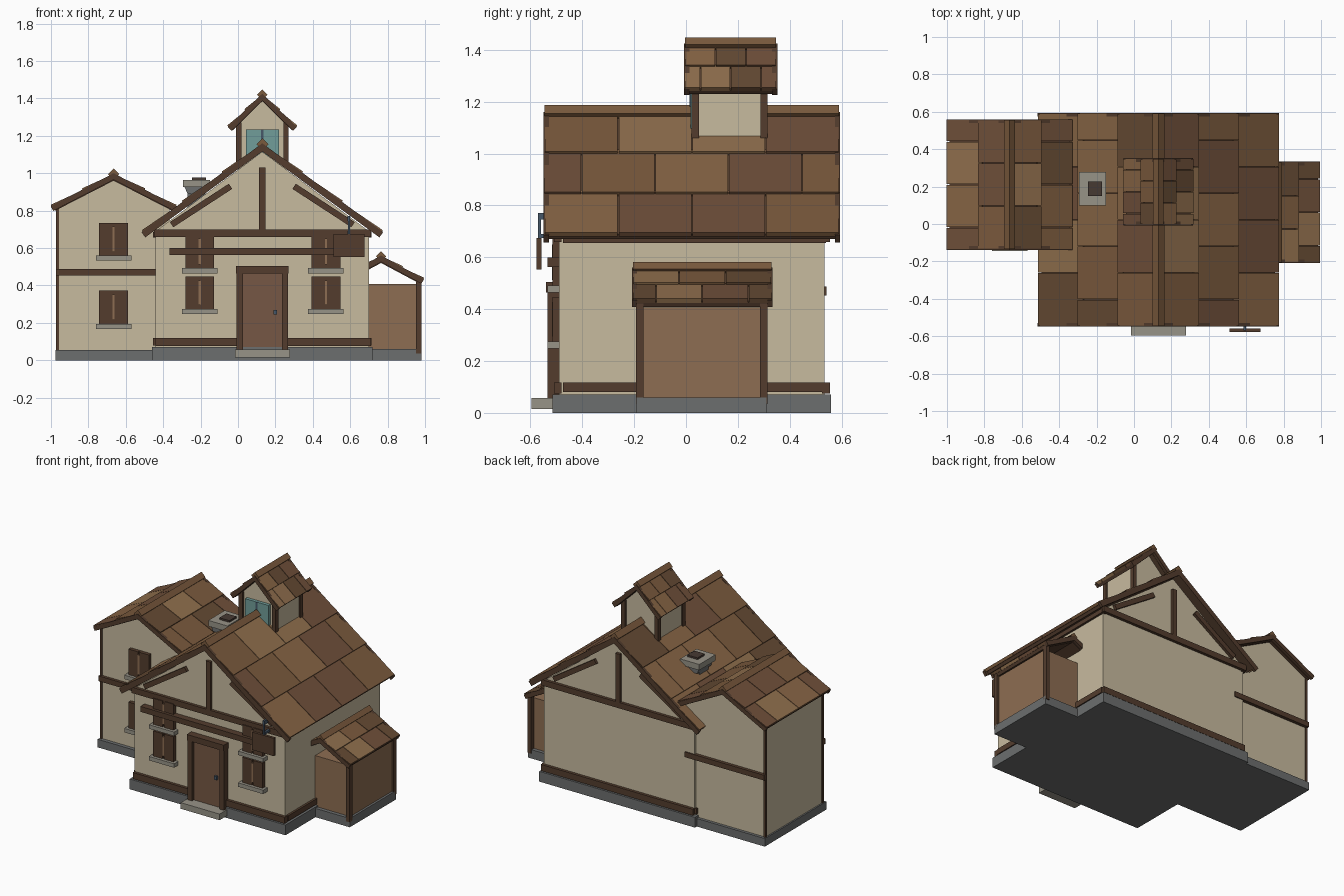
import bpy, bmesh, math, random
from mathutils import Vector

if "Cube" in bpy.data.objects:
    bpy.data.objects.remove(bpy.data.objects["Cube"])

random.seed(4)


def material(name, r, g, b):
    m = bpy.data.materials.new(name)
    m.diffuse_color = [(c / 255) ** 2.2 for c in (r, g, b)] + [1]
    m.use_nodes = True
    m.node_tree.nodes["Principled BSDF"].inputs["Base Color"].default_value = m.diffuse_color
    return m


PLASTER = material("plaster", 198, 185, 157)
TIMBER = material("timber", 84, 63, 49)
STONE = material("stone", 108, 110, 110)
SILL = material("sill_stone", 150, 146, 134)
DOOR = material("door_wood", 117, 88, 70)
PLANK = material("plank", 140, 109, 83)
GLASS = material("glass", 112, 156, 152)
IRON = material("iron", 72, 88, 104)
SOOT = material("soot", 72, 60, 54)
TILES = [material("tile_%d" % i, *c) for i, c in enumerate(
    [(133, 100, 70), (121, 90, 63), (110, 80, 60), (100, 75, 54), (142, 110, 78)])]


def finish(bm, name, mats):
    bmesh.ops.recalc_face_normals(bm, faces=bm.faces)
    me = bpy.data.meshes.new(name)
    bm.to_mesh(me)
    bm.free()
    for m in mats:
        me.materials.append(m)
    ob = bpy.data.objects.new(name, me)
    bpy.context.collection.objects.link(ob)
    return ob


def add_prism(bm, profile, y0, y1, index=0):
    """Extrude an (x, z) outline along y."""
    a = [bm.verts.new((x, y0, z)) for x, z in profile]
    b = [bm.verts.new((x, y1, z)) for x, z in profile]
    faces = [bm.faces.new(a), bm.faces.new(b[::-1])]
    n = len(a)
    for i in range(n):
        faces.append(bm.faces.new((a[i], b[i], b[(i + 1) % n], a[(i + 1) % n])))
    for f in faces:
        f.material_index = index


def prism(name, profile, y0, y1, mat):
    bm = bmesh.new()
    add_prism(bm, profile, y0, y1)
    return finish(bm, name, [mat])


def box(name, x0, x1, y0, y1, z0, z1, mat):
    return prism(name, [(x0, z0), (x1, z0), (x1, z1), (x0, z1)], y0, y1, mat)


def beam(name, p, q, width, y0, y1, mat=TIMBER):
    """Straight timber between two (x, z) points."""
    p, q = Vector(p), Vector(q)
    d = (q - p).normalized() * width / 2
    n = Vector((-d.y, d.x))
    return prism(name, [p - n, q - n, q + n, p + n], y0, y1, mat)


def gabled_walls(name, x0, x1, y0, y1, z0, ze, zr):
    prism(name, [(x0, z0), (x1, z0), (x1, ze), ((x0 + x1) / 2, zr), (x0, ze)], y0, y1, PLASTER)


def gable_roof(name, cx, half, zr, ze, y0, y1, rows, cols, cap, board=0.035):
    """Deck, staggered shingles, barge boards and ridge cap."""
    run = Vector((half, ze - zr))
    for side, s in (("left", -1), ("right", 1)):
        nrm = Vector((-run.y, run.x)).normalized()

        def pt(t, n):
            v = run * t + nrm * n
            return (cx + s * v.x, zr + v.y)
        prism(name + "_deck_" + side, [pt(0, -.012), pt(.985, -.012), pt(.985, -.032),
              (cx, zr - .04)], y0 + .015, y1 - .015, TIMBER)
        bm = bmesh.new()
        w = (y1 - y0) / cols
        for r in range(rows):
            t0, t1 = max(0, (r - .1) / rows), (r + 1) / rows
            outline = [pt(t0, -.012), pt(t1, -.012), pt(t1, .007), pt(t0, -.004)]
            off = .5 if r % 2 else 0
            for c in range(cols + (r % 2)):
                a = max(y0, y0 + (c - off) * w + .002)
                b = min(y1, y0 + (c + 1 - off) * w - .002)
                add_prism(bm, outline, a, b, random.randrange(len(TILES)))
        finish(bm, name + "_shingles_" + side, TILES)
        for end, ya in (("front", y0 - .004), ("back", y1 - .016)):
            prism(name + "_barge_" + side + "_" + end,
                  [(cx, zr), pt(1.01, 0), pt(1.01, -board),
                   (cx, zr - board * 1.25)], ya, ya + .02, TIMBER)
    prism(name + "_ridge_cap", [(cx - cap, zr - .005), (cx, zr - .005 - cap),
          (cx + cap, zr - .005), (cx, zr - .005 + cap)], y0, y1, TILES[1])


def window(name, x, z0, z1, y):
    box(name + "_left_shutter", x - .077, x - .005, y - .02, y + .01, z0, z1, TIMBER)
    box(name + "_right_shutter", x + .005, x + .077, y - .02, y + .01, z0, z1, TIMBER)
    box(name + "_slit", x - .006, x + .006, y - .022, y + .01, z0 + .02, z1 - .02, PLANK)
    box(name + "_frame", x - .075, x + .075, y - .012, y + .01, z0, z1, TIMBER)
    box(name + "_sill", x - .095, x + .095, y - .04, y + .01, z0 - .027, z0, SILL)


CX = 0.13
# Stone footings
box("main_footing", -.46, .72, -.515, .56, 0, .07, STONE)
box("wing_footing", -.975, -.4, -.125, .54, 0, .055, STONE)
box("shed_footing", .68, .98, -.19, .31, 0, .06, STONE)

# Main house
gabled_walls("main_walls", -.44, .70, -.49, .535, .06, .69, 1.115)
gable_roof("main_roof", CX, .64, 1.16, .69, -.545, .59, 3, 4, .032)
for end, y0, y1 in (("front", -.51, -.48), ("back", .525, .555)):
    box("base_beam_" + end, -.44, .71, y0, y1, .075, .118, TIMBER)
    box("tie_beam_" + end, -.45, .71, y0, y1, .66, .70, TIMBER)
    box("king_post_" + end, CX - .017, CX + .017, y0, y1, .70, 1.03, TIMBER)
    for s in (-1, 1):
        beam("brace_%s_%d" % (end, s), (CX + s * .485, .725), (CX + s * .17, .93), .033, y0, y1)
for side, x in (("left", -.455), ("right", .685)):
    box("side_base_beam_" + side, x, x + .03, -.475, .535, .08, .118, TIMBER)
    box("side_top_beam_" + side, x, x + .03, -.475, .54, .655, .685, TIMBER)
box("middle_beam", -.365, .60, -.535, -.48, .563, .60, TIMBER)
for i, x in enumerate((CX - .335, CX + .34)):
    window("lower_window_%d" % i, x, .275, .447, -.495)
    window("upper_window_%d" % i, x, .492, .67, -.495)

# Door with frame and step
for s in (-1, 1):
    x = CX + s * .121
    box("door_jamb_%d" % s, x - .017, x + .017, -.535, -.48, .05, .47, TIMBER)
box("door_lintel", CX - .14, CX + .14, -.54, -.48, .465, .505, TIMBER)
box("door", CX - .107, CX + .107, -.515, -.48, .05, .465, DOOR)
box("door_handle", .19, .208, -.53, -.51, .245, .27, IRON)
box("door_step", -.017, .277, -.595, -.48, .015, .057, SILL)

# Hanging board on an iron bracket
box("hanging_board", .51, .675, -.577, -.558, .553, .675, TIMBER)
box("board_bracket", .585, .60, -.57, -.535, .745, .77, IRON)
box("board_hanger", .587, .598, -.57, -.56, .67, .75, IRON)
box("bracket_arm", .585, .60, -.56, -.48, .675, .69, IRON)

# Left wing
WX = -.665
gabled_walls("wing_walls", -.965, -.365, -.1, .52, .05, .81, .975)
gable_roof("wing_roof", WX, .333, 1.0, .825, -.134, .556, 2, 3, .03, .028)
for end, y0, y1 in (("front", -.12, -.09), ("back", .51, .542)):
    box("wing_belt_" + end, -.972, -.37, y0, y1, .452, .488, TIMBER)
for end, y in (("front", -.107), ("back", .51)):
    box("wing_corner_post_" + end, -.972, -.957, y, y + .017, .055, .815, TIMBER)
window("wing_lower_window", WX, .195, .372, -.105)
window("wing_upper_window", WX, .56, .735, -.105)

# Right shed
box("shed_walls", .69, .965, -.165, .285, .05, .407, PLANK)
gable_roof("shed_roof", .765, .227, .56, .435, -.205, .33, 2, 3, .027, .028)
for end, y in (("front", -.193), ("back", .285)):
    box("shed_post_" + end, .953, .98, y, y + .03, .035, .435, TIMBER)

# Roof turret
gabled_walls("turret_walls", 0, .26, .04, .30, 1.0, 1.265, 1.395)
gable_roof("turret_roof", CX, .183, 1.425, 1.25, -.003, .348, 2, 3, .028, .03)
for s in (-1, 1):
    x = CX + s * .126
    for end, y in (("front", .022), ("back", .287)):
        box("turret_post_%s_%d" % (end, s), x - .014, x + .014, y, y + .028, 1.06, 1.27, TIMBER)
box("turret_window", CX - .088, CX + .088, .018, .05, 1.09, 1.235, GLASS)
box("turret_window_bar", CX - .006, CX + .006, .014, .05, 1.09, 1.235, IRON)

# Chimney
box("chimney_stack", -.27, -.175, .14, .24, .78, .925, STONE)
prism("chimney_corbel", [(-.27, .89), (-.175, .89), (-.16, .925), (-.285, .925)], .115, .265, STONE)
box("chimney_cap", -.295, -.15, .10, .278, .925, .965, SILL)
box("chimney_flue", -.246, -.17, .15, .226, .95, .977, SOOT)
